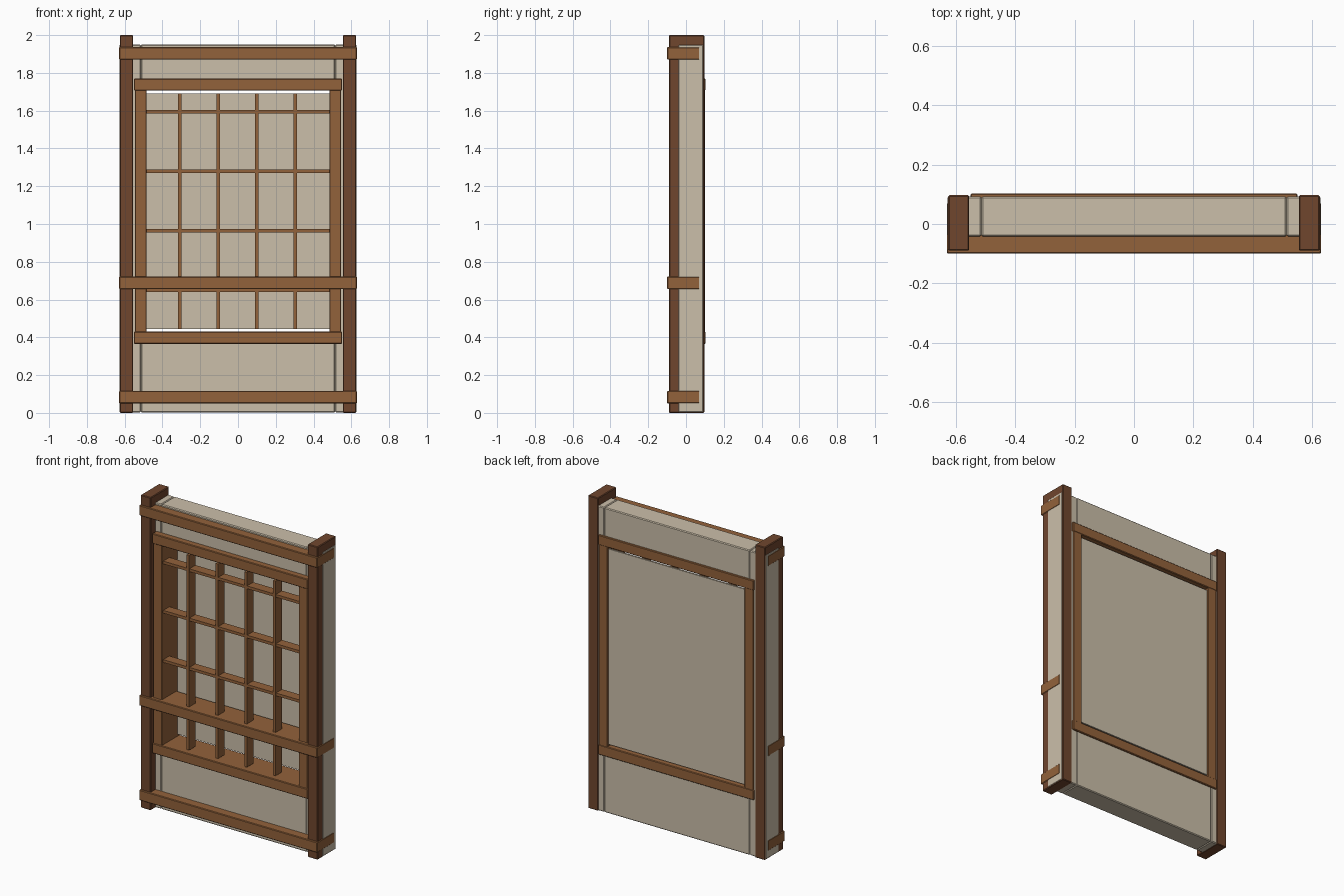
import bpy, bmesh

if "Cube" in bpy.data.objects:
    bpy.data.objects.remove(bpy.data.objects["Cube"])


def material(name, rgb):
    m = bpy.data.materials.new(name)
    m.diffuse_color = (*rgb, 1.0)
    m.use_nodes = True
    m.node_tree.nodes["Principled BSDF"].inputs["Base Color"].default_value = m.diffuse_color
    return m


DARK_WOOD = material("dark wood", (0.16, 0.061, 0.027))
LIGHT_WOOD = material("light wood", (0.29, 0.122, 0.043))
PLASTER = material("cream plaster", (0.60, 0.52, 0.40))


def box(name, x, y, z, mat, bevel=0.0):
    """Box from (min, max) pairs on each axis, with a slight edge bevel."""
    bm = bmesh.new()
    bmesh.ops.create_cube(bm, size=1.0)
    for v in bm.verts:
        v.co = [(r[0] + r[1]) / 2 + c * (r[1] - r[0])
                for r, c in zip((x, y, z), v.co)]
    mesh = bpy.data.meshes.new(name)
    bm.to_mesh(mesh)
    bm.free()
    mesh.materials.append(mat)
    ob = bpy.data.objects.new(name, mesh)
    bpy.context.collection.objects.link(ob)
    if bevel:
        mod = ob.modifiers.new("soft edges", "BEVEL")
        mod.width = bevel
        mod.segments = 1
    return ob


def side_pair(name, x, y, z, mat, bevel=0.0):
    """The same box on the right and mirrored to the left."""
    box("right_" + name, x, y, z, mat, bevel)
    box("left_" + name, (-x[1], -x[0]), y, z, mat, bevel)


# Corner posts
side_pair("post", (0.555, 0.626), (-0.09, 0.097), (0.0, 2.0), DARK_WOOD, 0.004)

# Plaster wall: full-height side strips, panels below and above the window
WALL_Y = (-0.042, 0.093)
side_pair("wall_strip", (0.514, 0.628), WALL_Y, (0.002, 1.95), PLASTER, 0.005)
box("lower_wall", (-0.514, 0.514), WALL_Y, (0.002, 0.40), PLASTER, 0.005)
box("upper_wall", (-0.514, 0.514), WALL_Y, (1.74, 1.95), PLASTER, 0.005)

# Horizontal rails running through wall and posts
for name, z in (("bottom", 0.05), ("middle", 0.655), ("top", 1.87)):
    box(name + "_rail", (-0.63, 0.63), (-0.1, 0.072), (z, z + 0.067),
        LIGHT_WOOD, 0.004)

# Window frame
side_pair("window_stile", (0.484, 0.546), (-0.078, 0.101), (0.38, 1.75),
          LIGHT_WOOD, 0.003)
box("window_sill", (-0.551, 0.551), (-0.082, 0.103), (0.365, 0.43),
    LIGHT_WOOD, 0.004)
box("window_head", (-0.551, 0.551), (-0.082, 0.103), (1.706, 1.77),
    LIGHT_WOOD, 0.004)

# Paper pane, leaving a narrow gap at top and bottom
box("window_pane", (-0.486, 0.486), (0.08, 0.091), (0.443, 1.692), PLASTER)

# Lattice bars
for i in range(4):
    x = -0.308 + i * 0.204
    box(f"upright_bar_{i + 1}", (x - 0.009, x + 0.009), (-0.066, 0.0),
        (0.445, 1.69), LIGHT_WOOD)
    z = 0.65 + i * 0.315
    box(f"cross_bar_{i + 1}", (-0.486, 0.486), (-0.064, -0.002),
        (z - 0.009, z + 0.009), LIGHT_WOOD)
